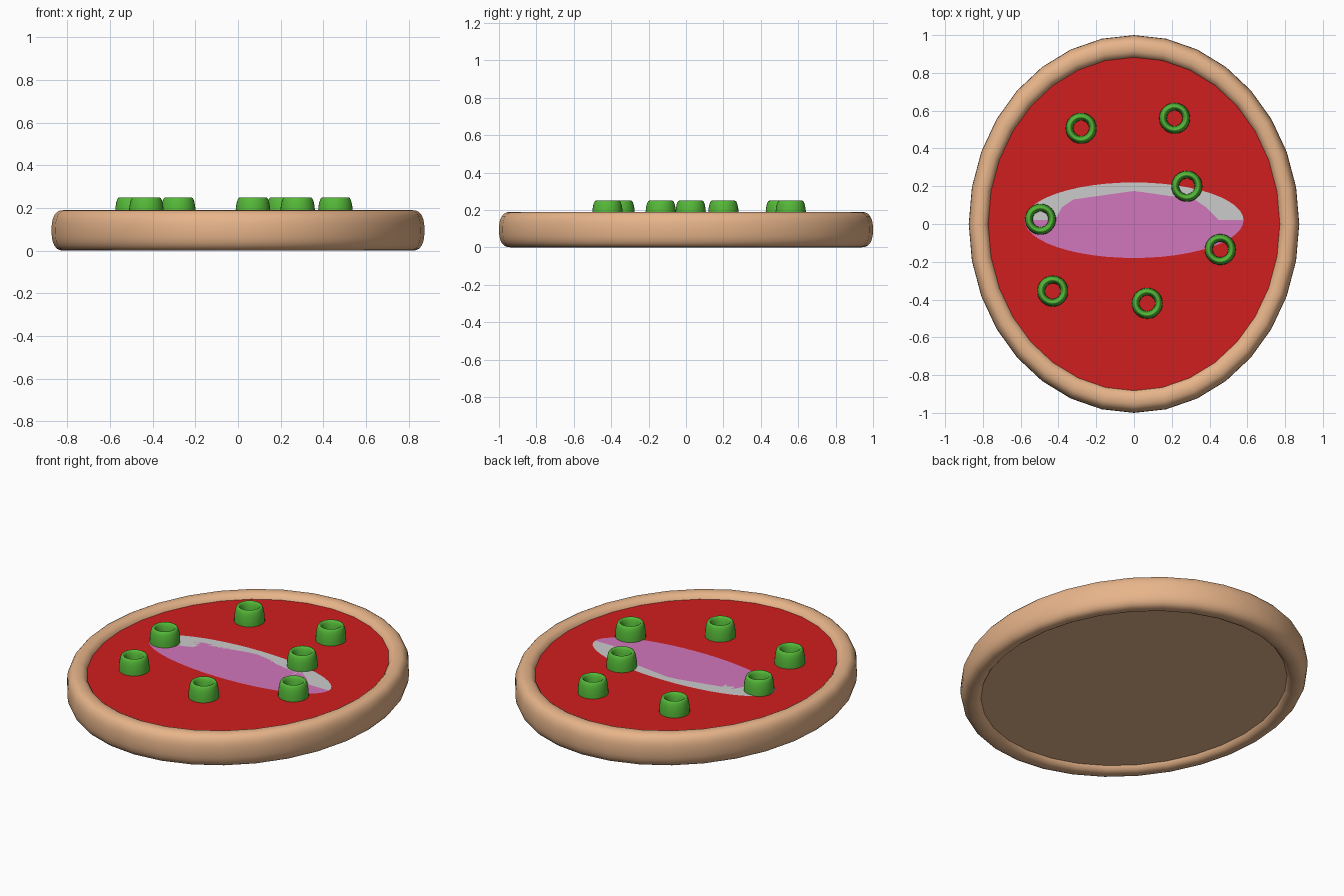
import bpy, bmesh
from math import sin, cos, pi, radians

if "Cube" in bpy.data.objects:
    bpy.data.objects.remove(bpy.data.objects["Cube"])

SX = 0.875  # the pizza is an ellipse, narrower in x


def material(name, rgb):
    m = bpy.data.materials.new(name)
    m.diffuse_color = (*rgb, 1)
    m.use_nodes = True
    m.node_tree.nodes["Principled BSDF"].inputs["Base Color"].default_value = m.diffuse_color
    return m


CRUST = material("crust", (0.8, 0.46, 0.255))
SAUCE = material("sauce", (0.64, 0.013, 0.013))
PINK = material("ham_pink", (0.64, 0.18, 0.5))
GREEN = material("green", (0.09, 0.48, 0.04))


def finish(bm, name, mat, smooth=False):
    bmesh.ops.recalc_face_normals(bm, faces=bm.faces)
    me = bpy.data.meshes.new(name)
    bm.to_mesh(me)
    bm.free()
    ob = bpy.data.objects.new(name, me)
    bpy.context.collection.objects.link(ob)
    if mat:
        me.materials.append(mat)
    if smooth:
        me.shade_smooth()
    return ob


def tube_ring(name, mat, major, w, h, centre, n, m, power, sx=1):
    """Ring with a rounded-box (superellipse) cross-section."""
    bm = bmesh.new()
    rows = []
    for i in range(n):
        a = 2 * pi * i / n
        row = []
        for j in range(m):
            b = 2 * pi * j / m
            # even spacing round the superellipse
            c, s = cos(b), sin(b)
            u = abs(c) ** (2 / power) * (1 if c > 0 else -1)
            v = abs(s) ** (2 / power) * (1 if s > 0 else -1)
            r = major + w * u
            row.append(bm.verts.new((centre[0] + sx * r * cos(a),
                                     centre[1] + r * sin(a),
                                     centre[2] + h * v)))
        rows.append(row)
    for i in range(n):
        p, q = rows[i], rows[(i + 1) % n]
        for j in range(m):
            t = (j + 1) % m
            bm.faces.new((p[j], q[j], q[t], p[t]))
    return finish(bm, name, mat, True)


def flat(name, mat, pts, z):
    bm = bmesh.new()
    f = bm.faces.new([bm.verts.new((x, y, z)) for x, y in pts])
    bmesh.ops.triangulate(bm, faces=[f])
    ob = finish(bm, name, mat)
    if ob.data.polygons[0].normal.z < 0:
        ob.data.flip_normals()
    return ob


def arc(rx, ry, cy, start, end, n):
    return [(rx * cos(radians(start + (end - start) * i / n)),
             cy + ry * sin(radians(start + (end - start) * i / n)))
            for i in range(n + 1)]


# Rounded crust rim
tube_ring("crust_rim", CRUST, 0.935, 0.065, 0.095, (0, 0, 0.095), 32, 24, 2.5, SX)

# Dough underside and sauce on top, recessed inside the rim
base = flat("dough_base", CRUST, arc(0.93 * SX, 0.93, 0, 0, 360, 32)[:-1], 0.03)
base.data.flip_normals()
flat("sauce", SAUCE, arc(0.93 * SX, 0.93, 0, 0, 360, 32)[:-1], 0.16)

# Ham slice: pink face with a grey crescent along its back edge
inner = [(-0.58, 0.02), (-0.42, 0.02), (-0.38, 0.09), (-0.32, 0.13), (0, 0.175),
         (0.32, 0.13), (0.38, 0.09), (0.45, 0.02), (0.58, 0.02)]
flat("ham_slice", PINK, inner + arc(0.58, 0.2, 0.02, 0, -180, 24)[1:-1], 0.163)
flat("ham_edge", None, inner + arc(0.58, 0.2, 0.02, 0, 180, 24)[1:-1], 0.163)

# Green pepper rings standing in the sauce
spots = [(-0.28, 0.507), (0.215, 0.56), (0.28, 0.2), (-0.495, 0.025),
         (0.457, -0.135), (-0.43, -0.355), (0.07, -0.42)]
for i, (x, y) in enumerate(spots):
    tube_ring(f"pepper_ring_{i + 1}", GREEN, 0.0615, 0.0205, 0.09,
              (x, y, 0.16), 32, 24, 2.1)
